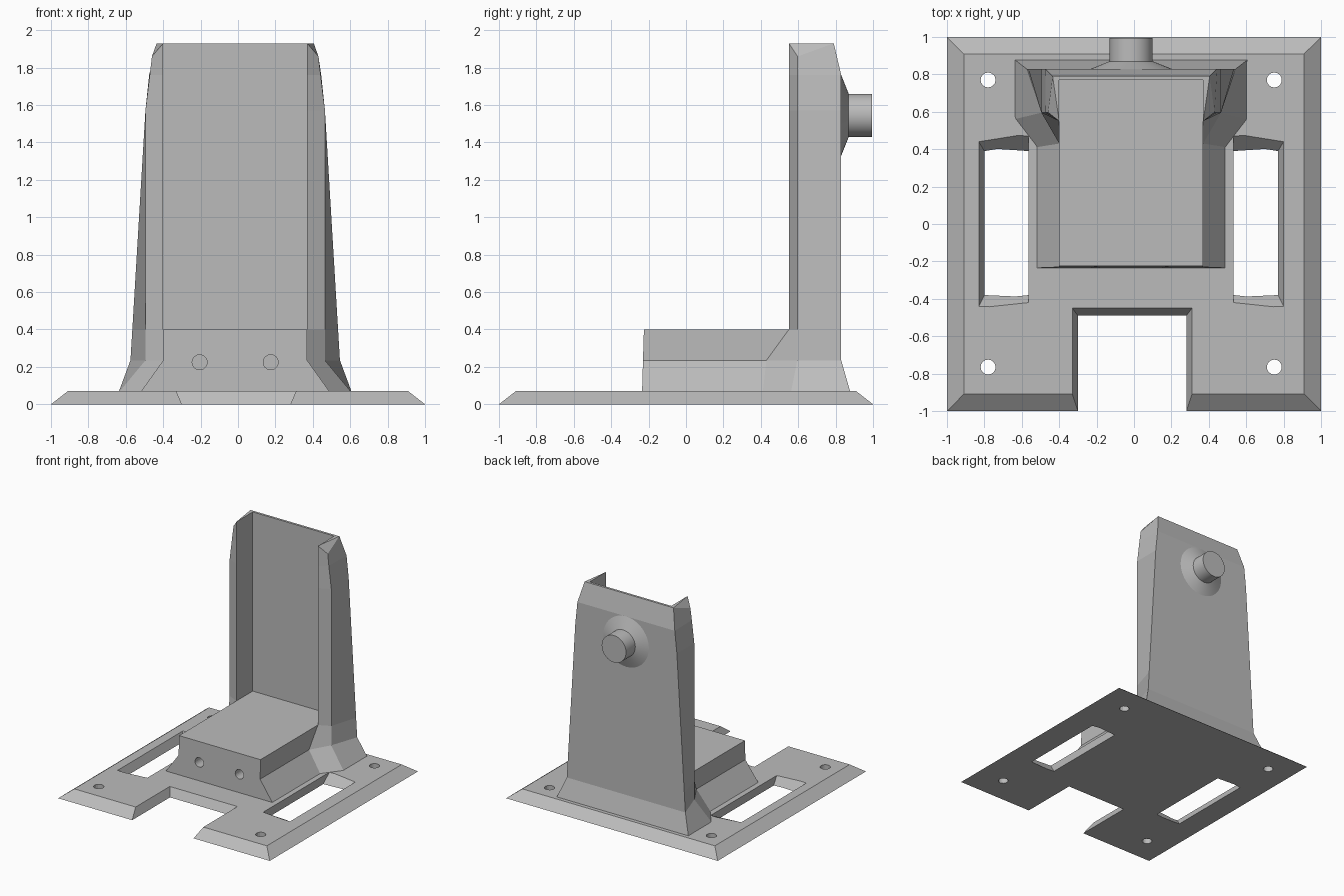
import bpy, bmesh, math
from mathutils import Vector, Matrix

old = bpy.data.objects.get("Cube")
if old:
    bpy.data.objects.remove(old, do_unlink=True)

AXIS = -0.015   # x of the stand's own symmetry plane
PLATE = 0.07    # plate thickness

grey = bpy.data.materials.new("plain_grey")
grey.use_nodes = True
grey.diffuse_color = (0.5, 0.5, 0.5, 1)
grey.node_tree.nodes["Principled BSDF"].inputs["Base Color"].default_value = (0.5, 0.5, 0.5, 1)


def finish(name, bm):
    bmesh.ops.recalc_face_normals(bm, faces=bm.faces)
    mesh = bpy.data.meshes.new(name)
    bm.to_mesh(mesh)
    bm.free()
    mesh.materials.append(grey)
    ob = bpy.data.objects.new(name, mesh)
    bpy.context.collection.objects.link(ob)
    return ob


def loft(name, rings, top_faces=None):
    """Skin closed rings of points; top_faces lists the cap by ring index."""
    bm = bmesh.new()
    loops = [[bm.verts.new(p) for p in ring] for ring in rings]
    n = len(loops[0])
    for lo, hi in zip(loops, loops[1:]):
        for i in range(n):
            j = (i + 1) % n
            bm.faces.new((lo[i], lo[j], hi[j], hi[i]))
    bm.faces.new(loops[0])
    for face in top_faces or [range(n)]:
        bm.faces.new([loops[-1][i] for i in face])
    return finish(name, bm)


def both_sides(half):
    """Mirror a half ring, ordered from the back outer corner, about AXIS."""
    return ([(AXIS + x, y, z) for x, y, z in half] +
            [(AXIS - x, y, z) for x, y, z in reversed(half)])


def rect(x0, x1, y0, y1, z):
    return [(x0, y0, z), (x1, y0, z), (x1, y1, z), (x0, y1, z)]


def round_ring(cx, cz, r, y, n=48):
    return [(cx + r * math.cos(a), y, cz + r * math.sin(a))
            for a in (2 * math.pi * i / n for i in range(n))]


def cylinder(name, centre, r, depth, sides, rot=Matrix()):
    bm = bmesh.new()
    bmesh.ops.create_cone(bm, cap_ends=True, segments=sides, radius1=r, radius2=r,
                          depth=depth, matrix=Matrix.Translation(centre) @ rot)
    return finish(name, bm)


def tapered_cutter(name, low, high):
    """Cutter matching two outlines at the plate faces, extended past both."""
    low, high = [Vector(p) for p in low], [Vector(p) for p in high]
    return loft(name, [[a + (b - a) * t for a, b in zip(low, high)] for t in (-0.5, 1.5)])


def cut(ob, cutter):
    cutter.hide_render = True
    mod = ob.modifiers.new("cut", 'BOOLEAN')
    mod.operation, mod.solver, mod.object = 'DIFFERENCE', 'EXACT', cutter
    bpy.context.view_layer.objects.active = ob
    bpy.ops.object.modifier_apply(modifier=mod.name)
    bpy.data.objects.remove(cutter, do_unlink=True)


# Base plate with bevelled rim
plate = loft("base_plate", [rect(-1, 1, -1, 1, 0), rect(-0.91, 0.91, -0.91, 0.91, PLATE)])

# Front notch
cut(plate, tapered_cutter("notch_cutter", rect(-0.30, 0.28, -1.2, -0.49, 0),
                          rect(-0.33, 0.31, -1.2, -0.45, PLATE)))

# Side slots, splayed on three sides
for s in (-1, 1):
    def slot(inner, outer, points, z):
        return [(AXIS + s * (outer if out else inner), y, z) for out, y in points]
    low = slot(0.548, 0.785, [(0, -0.38), (1, -0.38), (1, 0.39), (0, 0.39)], 0)
    high = slot(0.548, 0.815, [(0, -0.42), (1, -0.44), (1, 0.44), (0, 0.47)], PLATE)
    cut(plate, tapered_cutter("slot_cutter", low, high))

# Corner screw holes
for s in (-1, 1):
    for y in (-0.765, 0.77):
        cut(plate, cylinder("hole_cutter", (AXIS + s * 0.765, y, 0), 0.04, 0.4, 16))

# Rest block with flared skirt
block = loft("rest_block", [
    rect(AXIS - 0.51, AXIS + 0.51, -0.235, 0.46, PLATE - 0.01),
    rect(AXIS - 0.385, AXIS + 0.385, -0.23, 0.5, 0.235),
    rect(AXIS - 0.385, AXIS + 0.385, -0.225, 0.55, 0.40)])
for s in (-1, 1):
    cut(block, cylinder("front_hole_cutter", (AXIS + s * 0.19, -0.2, 0.225), 0.04, 0.3, 24,
                        Matrix.Rotation(math.pi / 2, 4, 'X')))

# Flared foot under the upright
loft("upright_foot", [both_sides(h) for h in (
    [(0.625, 0.88, PLATE - 0.01), (0.625, 0.56, PLATE - 0.01), (0.51, 0.41, PLATE - 0.01)],
    [(0.56, 0.83, 0.235), (0.48, 0.595, 0.235), (0.385, 0.43, 0.235)],
    [(0.55, 0.83, 0.40), (0.48, 0.595, 0.40), (0.385, 0.55, 0.40)])])

# Channel-shaped upright: back corner, outer front, inner front, recess corner
loft("upright_channel", [both_sides(h) for h in (
    [(0.55, 0.83, 0.40), (0.48, 0.595, 0.40), (0.385, 0.55, 0.40), (0.385, 0.77, 0.40)],
    [(0.48, 0.83, 1.57), (0.48, 0.595, 1.57), (0.385, 0.55, 1.57), (0.385, 0.77, 1.57)],
    [(0.46, 0.83, 1.76), (0.457, 0.595, 1.76), (0.385, 0.55, 1.76), (0.385, 0.77, 1.76)],
    [(0.42, 0.79, 1.93), (0.445, 0.597, 1.86), (0.385, 0.55, 1.93), (0.385, 0.77, 1.93)])],
    [(0, 1, 2), (0, 2, 3), (7, 6, 5), (7, 5, 4), (0, 3, 4, 7)])

# Round peg on a conical collar at the back
peg = loft("back_peg", [round_ring(AXIS, 1.545, r, y) for r, y in
                        ((0.215, 0.82), (0.215, 0.83), (0.115, 0.87), (0.115, 0.995))])
bpy.ops.object.select_all(action='DESELECT')
peg.select_set(True)
bpy.context.view_layer.objects.active = peg
bpy.ops.object.shade_smooth_by_angle(angle=math.radians(25))
